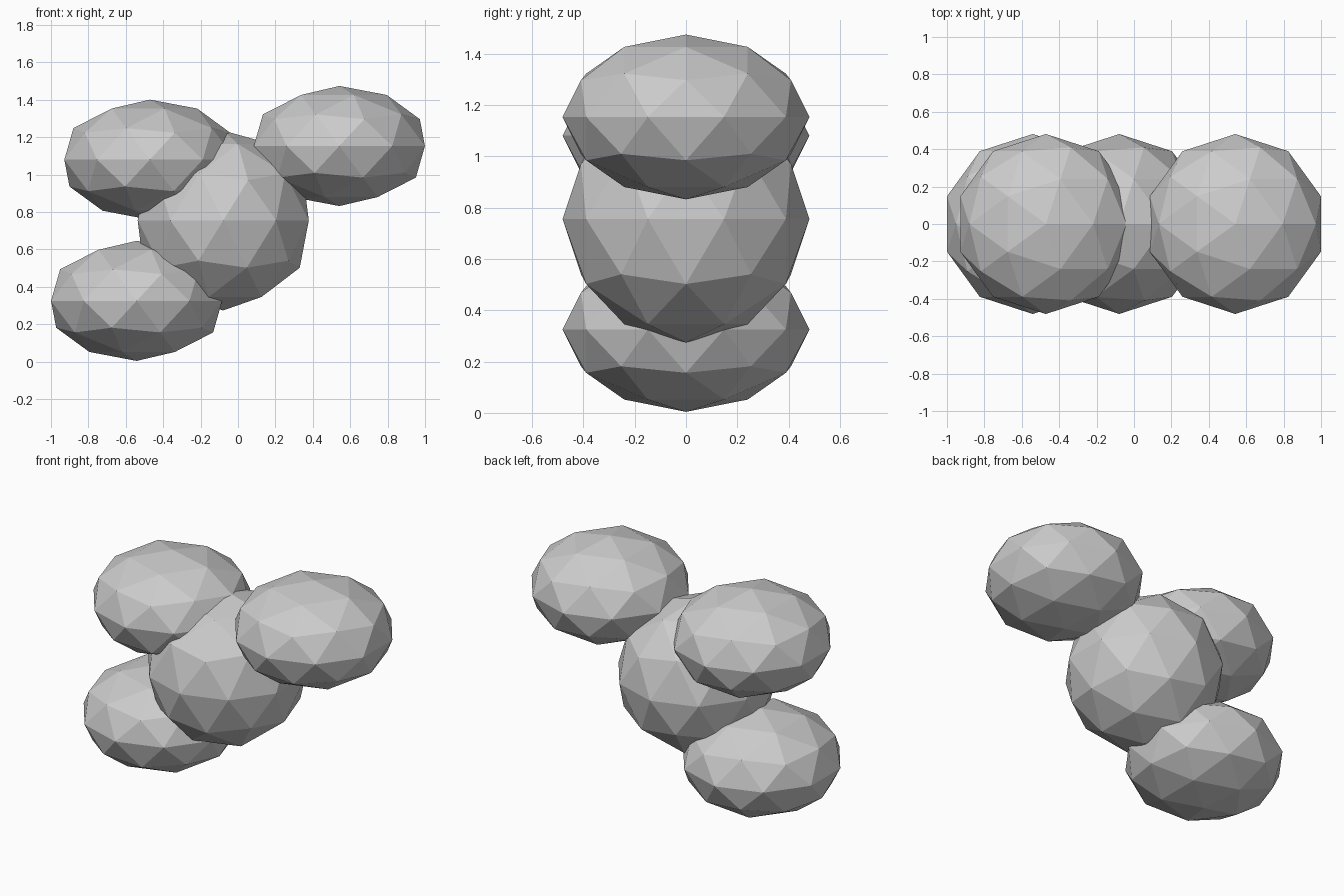
import bpy

if "Cube" in bpy.data.objects:
    bpy.data.objects.remove(bpy.data.objects["Cube"])


def blob(name, x, z, height_radius, radius=0.481):
    """Low-poly ellipsoid: an 80-face icosphere, squashed in height."""
    bpy.ops.mesh.primitive_ico_sphere_add(subdivisions=2, radius=1, location=(x, 0, z))
    obj = bpy.context.object
    obj.name = name
    obj.scale = (radius, radius, height_radius)
    bpy.ops.object.transform_apply(location=False, rotation=False, scale=True)
    return obj


# Round central body
blob("core_ball", -0.079, 0.755, 0.481)

# Three flattened lobes around it
for name, x, z in (("upper_right_lobe", 0.542, 1.153),
                   ("upper_left_lobe", -0.471, 1.08),
                   ("lower_left_lobe", -0.542, 0.325)):
    blob(name, x, z, 0.321)
